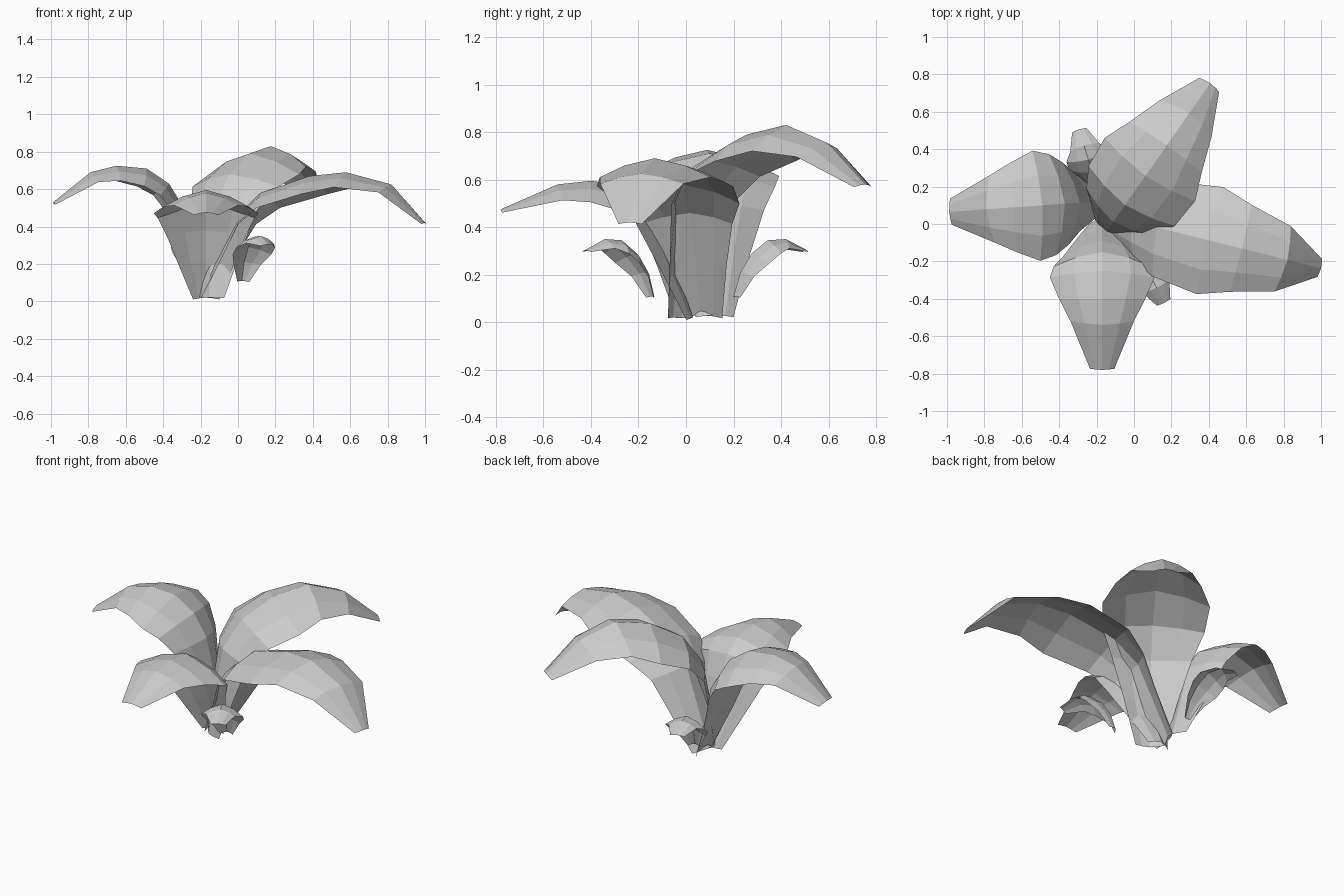
import bpy, bmesh
from math import radians, cos, sin, hypot


def leaf(name, base, angle, rows):
    """rows: (distance out, ridge height, half width, droop of the edges)"""
    a = radians(angle)
    out, side = (cos(a), sin(a)), (-sin(a), cos(a))
    bm = bmesh.new()
    grid = []
    for i, (s, z, w, d) in enumerate(rows):
        p, n = rows[max(i - 1, 0)], rows[min(i + 1, len(rows) - 1)]
        ts, tz = n[0] - p[0], n[1] - p[1]
        k = hypot(ts, tz)
        ts, tz = ts / k, tz / k
        line = []
        for u in (-1, -0.55, 0, 0.55, 1):
            drop = d * abs(u) ** 1.6
            r, h = s + tz * drop, z - ts * drop
            line.append(bm.verts.new((base[0] + out[0] * r + side[0] * w * u,
                                      base[1] + out[1] * r + side[1] * w * u,
                                      max(h, 0))))
        grid.append(line)
    for r0, r1 in zip(grid, grid[1:]):
        for j in range(4):
            bm.faces.new((r0[j], r1[j], r1[j + 1], r0[j + 1]))
    bmesh.ops.recalc_face_normals(bm, faces=bm.faces)
    if sum(f.normal.z for f in bm.faces) < 0:
        bmesh.ops.reverse_faces(bm, faces=bm.faces)
    me = bpy.data.meshes.new(name)
    bm.to_mesh(me)
    bm.free()
    bpy.context.collection.objects.link(bpy.data.objects.new(name, me))


# four large arching leaves
leaf("left_leaf", (-0.20, 0.12), 184, [
    (-0.03, 0.03, 0.08, 0.03), (0.04, 0.28, 0.15, 0.06), (0.09, 0.50, 0.22, 0.08),
    (0.17, 0.63, 0.27, 0.09), (0.29, 0.71, 0.295, 0.10), (0.45, 0.725, 0.24, 0.08),
    (0.59, 0.69, 0.18, 0.06), (0.79, 0.53, 0.07, 0.015)])
leaf("back_leaf", (-0.14, -0.03), 55, [
    (-0.03, 0.02, 0.08, 0.03), (0.00, 0.28, 0.15, 0.06), (0.05, 0.52, 0.22, 0.07),
    (0.16, 0.68, 0.28, 0.09), (0.35, 0.79, 0.295, 0.12), (0.55, 0.83, 0.235, 0.11),
    (0.76, 0.755, 0.17, 0.07), (0.955, 0.58, 0.065, 0.015)])
leaf("right_leaf", (-0.15, 0.05), -14, [
    (-0.05, 0.03, 0.10, 0.03), (0.05, 0.26, 0.15, 0.06), (0.14, 0.46, 0.20, 0.08),
    (0.28, 0.58, 0.26, 0.09), (0.55, 0.67, 0.295, 0.10), (0.75, 0.69, 0.24, 0.08),
    (1.00, 0.625, 0.18, 0.05), (1.185, 0.42, 0.05, 0.01)])
leaf("front_leaf", (-0.17, 0.03), -90, [
    (0.00, 0.02, 0.07, 0.03), (0.07, 0.22, 0.15, 0.06), (0.12, 0.38, 0.21, 0.09),
    (0.18, 0.51, 0.26, 0.10), (0.28, 0.575, 0.28, 0.11), (0.43, 0.595, 0.23, 0.09),
    (0.57, 0.58, 0.17, 0.07), (0.81, 0.475, 0.065, 0.015)])

# two small young leaves
young = [(0.00, 0.11, 0.035, 0.02), (0.03, 0.21, 0.08, 0.04), (0.08, 0.29, 0.115, 0.06),
         (0.15, 0.345, 0.115, 0.06), (0.23, 0.35, 0.08, 0.04), (0.32, 0.305, 0.04, 0.01)]
leaf("small_front_leaf", (0.02, -0.135), -64, young)
leaf("small_back_leaf", (-0.20, 0.20), 107, young)
